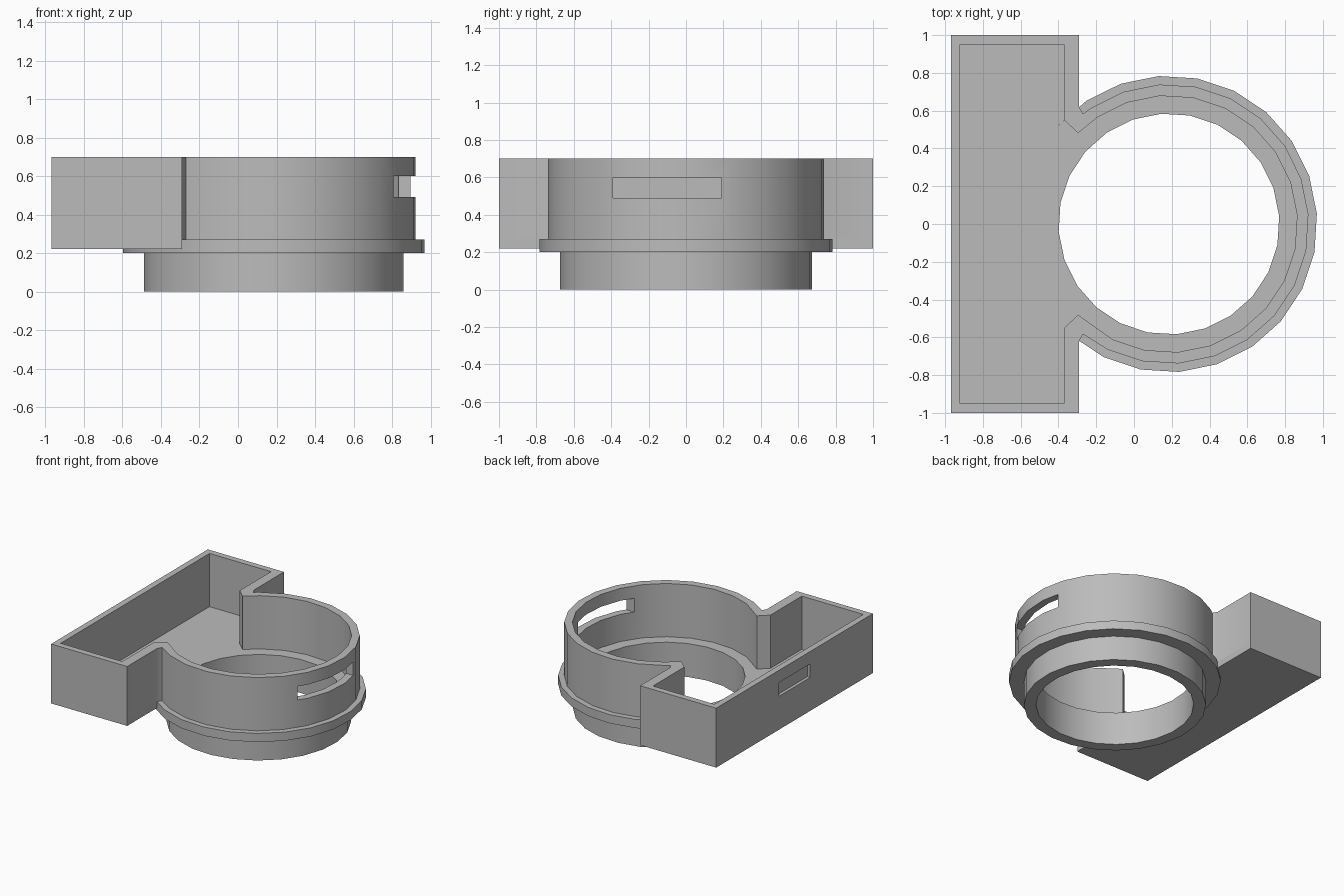
import bpy, bmesh
from math import cos, sin, radians

cube = bpy.data.objects.get("Cube")
if cube:
    bpy.data.objects.remove(cube)

CX = 0.185            # ring axis
FLOOR, TOP = 0.27, 0.70
STEP, OFFSET = 15, 4  # 24-sided rings

grey = bpy.data.materials.new("plain grey")
grey.use_nodes = True
grey.diffuse_color = (0.5, 0.5, 0.5, 1)
grey.node_tree.nodes["Principled BSDF"].inputs["Base Color"].default_value = grey.diffuse_color


def polar(r, deg):
    return (CX + r * cos(radians(deg)), r * sin(radians(deg)))


def finish(name, bm):
    bmesh.ops.recalc_face_normals(bm, faces=bm.faces)
    mesh = bpy.data.meshes.new(name)
    bm.to_mesh(mesh)
    bm.free()
    mesh.materials.append(grey)
    obj = bpy.data.objects.new(name, mesh)
    bpy.context.collection.objects.link(obj)
    return obj


def smooth(obj):
    bpy.ops.object.select_all(action='DESELECT')
    obj.select_set(True)
    bpy.context.view_layer.objects.active = obj
    bpy.ops.object.shade_smooth_by_angle(angle=radians(30))


def bridge(bm, loops):
    """Join a closed cycle of closed vertex loops with quads."""
    for a, b in zip(loops, loops[1:] + loops[:1]):
        for i in range(len(a)):
            j = (i + 1) % len(a)
            bm.faces.new((a[i], a[j], b[j], b[i]))


def ring_loop(bm, r, z):
    return [bm.verts.new((*polar(r, OFFSET + a), z)) for a in range(0, 360, STEP)]


def cut(obj, lo, hi):
    """Subtract an axis-aligned block from an object."""
    bm = bmesh.new()
    bmesh.ops.create_cube(bm, size=1)
    for v in bm.verts:
        v.co = [(l + h) / 2 + c * (h - l) for c, l, h in zip(v.co, lo, hi)]
    cutter = finish("cutter", bm)
    cutter.hide_render = True
    mod = obj.modifiers.new("slot", 'BOOLEAN')
    mod.operation, mod.solver, mod.object = 'DIFFERENCE', 'EXACT', cutter
    bpy.context.view_layer.update()
    mesh = bpy.data.meshes.new_from_object(
        obj.evaluated_get(bpy.context.evaluated_depsgraph_get()))
    obj.modifiers.clear()
    obj.data = mesh
    bpy.data.objects.remove(cutter)


# Collar: lower spigot, projecting flange and inner ledge
bm = bmesh.new()
profile = [(0.585, 0), (0.675, 0), (0.675, 0.20), (0.785, 0.20), (0.785, FLOOR), (0.585, FLOOR)]
bridge(bm, [ring_loop(bm, r, z) for r, z in profile])
smooth(finish("flanged_collar", bm))

# Tray floor, its inner side following the flange
bm = bmesh.new()
half = [(-0.97, 1), (-0.29, 1), (-0.29, 0.62)]
arc = [polar(0.785, OFFSET + a) for a in range(135, 225, STEP)]
outline = half + arc + [(x, -y) for x, y in reversed(half)]
face = bm.faces.new([bm.verts.new((x, y, 0.22)) for x, y in outline])
new = bmesh.ops.extrude_face_region(bm, geom=[face])["geom"]
bmesh.ops.translate(bm, vec=(0, 0, FLOOR - 0.22),
                    verts=[v for v in new if isinstance(v, bmesh.types.BMVert)])
finish("tray_floor", bm)


# Continuous wall around the tray and the open ring
def wall_path(corners, r, end):
    mid = [polar(r, OFFSET + a) for a in range(-120, 121, STEP)]
    return ([(x, -y) for x, y in corners] + [polar(r, -end)] + mid
            + [polar(r, end)] + corners[::-1])


outer = wall_path([(-0.97, 1), (-0.29, 1), (-0.29, 0.62)], 0.74, 128)
inner = wall_path([(-0.92, 0.95), (-0.37, 0.95), (-0.37, 0.55)], 0.68, 135)
bm = bmesh.new()
bridge(bm, [[bm.verts.new((x, y, z)) for x, y in path]
            for path, z in ((outer, FLOOR), (outer, TOP), (inner, TOP), (inner, FLOOR))])
wall = finish("surrounding_wall", bm)

# Through slot in the ring and shallow pocket in the tray's long side
cut(wall, (0.5, -0.39, 0.49), (1.1, 0.19, 0.60))
cut(wall, (-1.1, -0.2, 0.49), (-0.945, 0.2, 0.60))
smooth(wall)
